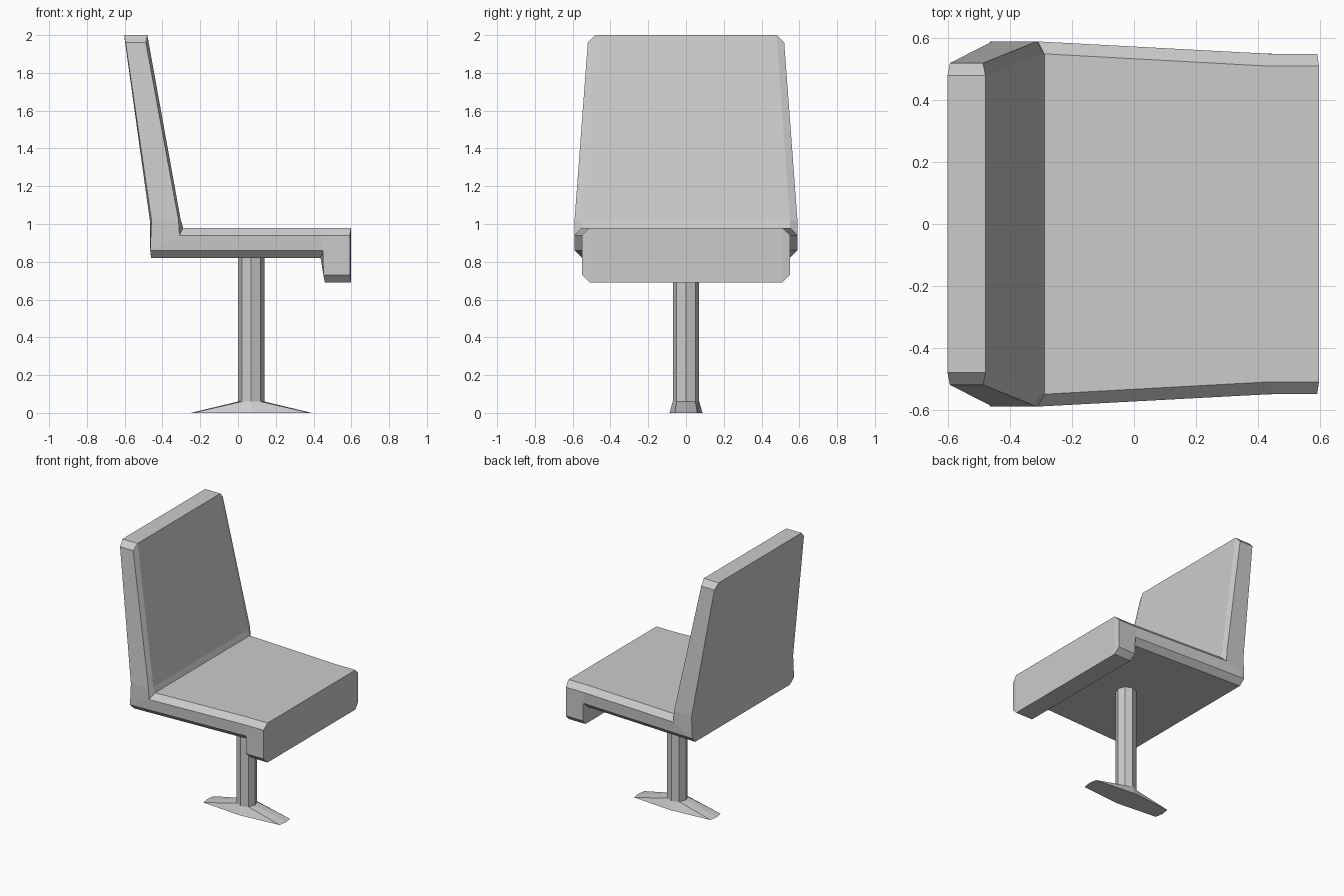
import bpy, bmesh
from math import cos, sin, pi

if "Cube" in bpy.data.objects:
    bpy.data.objects.remove(bpy.data.objects["Cube"])


def finish(bm, name):
    bmesh.ops.recalc_face_normals(bm, faces=bm.faces)
    mesh = bpy.data.meshes.new(name)
    bm.to_mesh(mesh)
    bm.free()
    obj = bpy.data.objects.new(name, mesh)
    bpy.context.collection.objects.link(obj)
    return obj


# Seat shell outline: side x, side z, centre-panel x, centre-panel z, half width
rear = [
    (-0.595, 1.96, -0.603, 2.00, 0.52),
    (-0.458, 1.02, -0.467, 1.02, 0.59),
    (-0.465, 0.86, -0.46, 0.82, 0.59),
    (0.45, 0.86, 0.437, 0.82, 0.55),
    (0.452, 0.73, 0.46, 0.69, 0.55),
]
front = [
    (-0.488, 1.96, -0.48, 2.00, 0.52),
    (-0.315, 1.02, -0.303, 1.02, 0.59),
    (-0.31, 0.94, -0.29, 0.98, 0.59),
    (0.44, 0.94, 0.44, 0.98, 0.55),
    (0.592, 0.94, 0.598, 0.98, 0.55),
    (0.592, 0.73, 0.598, 0.69, 0.55),
]
outline = rear + front[::-1]
n = len(outline)
BEVEL = 0.04

bm = bmesh.new()
rings = []
for side, s in ((True, -1), (False, -1), (False, 1), (True, 1)):
    rings.append([
        bm.verts.new((xs, s * w, zs) if side else (xo, s * (w - BEVEL), zo))
        for xs, zs, xo, zo, w in outline])
# Bevelled edges and cushion panels
for a, b in zip(rings, rings[1:]):
    for i in range(n):
        j = (i + 1) % n
        bm.faces.new((a[i], a[j], b[j], b[i]))
# Side walls: back, corner, seat, front lip
for ring in (rings[0], rings[3]):
    for i in range(3):
        bm.faces.new((ring[i], ring[i + 1], ring[n - 2 - i], ring[n - 1 - i]))
    bm.faces.new([ring[k] for k in (3, 4, 5, 6, 7)])
finish(bm, "seat_shell")


# Pedestal: octagonal post flaring into a long flat foot
CX, R = 0.07, 0.07
octagon = [(R * cos(k * pi / 4), R * sin(k * pi / 4)) for k in range(8)]
foot = [(0.32, 0), (0.31, 0.06), (0, 0.087), (-0.31, 0.06),
        (-0.32, 0), (-0.31, -0.06), (0, -0.087), (0.31, -0.06)]


def loft(name, sections):
    bm = bmesh.new()
    loops = [[bm.verts.new((CX + x, y, z)) for x, y in pts] for pts, z in sections]
    for a, b in zip(loops, loops[1:]):
        for i in range(8):
            j = (i + 1) % 8
            bm.faces.new((a[i], a[j], b[j], b[i]))
    bm.faces.new(loops[0])
    bm.faces.new(loops[-1])
    return finish(bm, name)


loft("pedestal", [(foot, 0), (octagon, 0.06), (octagon, 0.825)])
